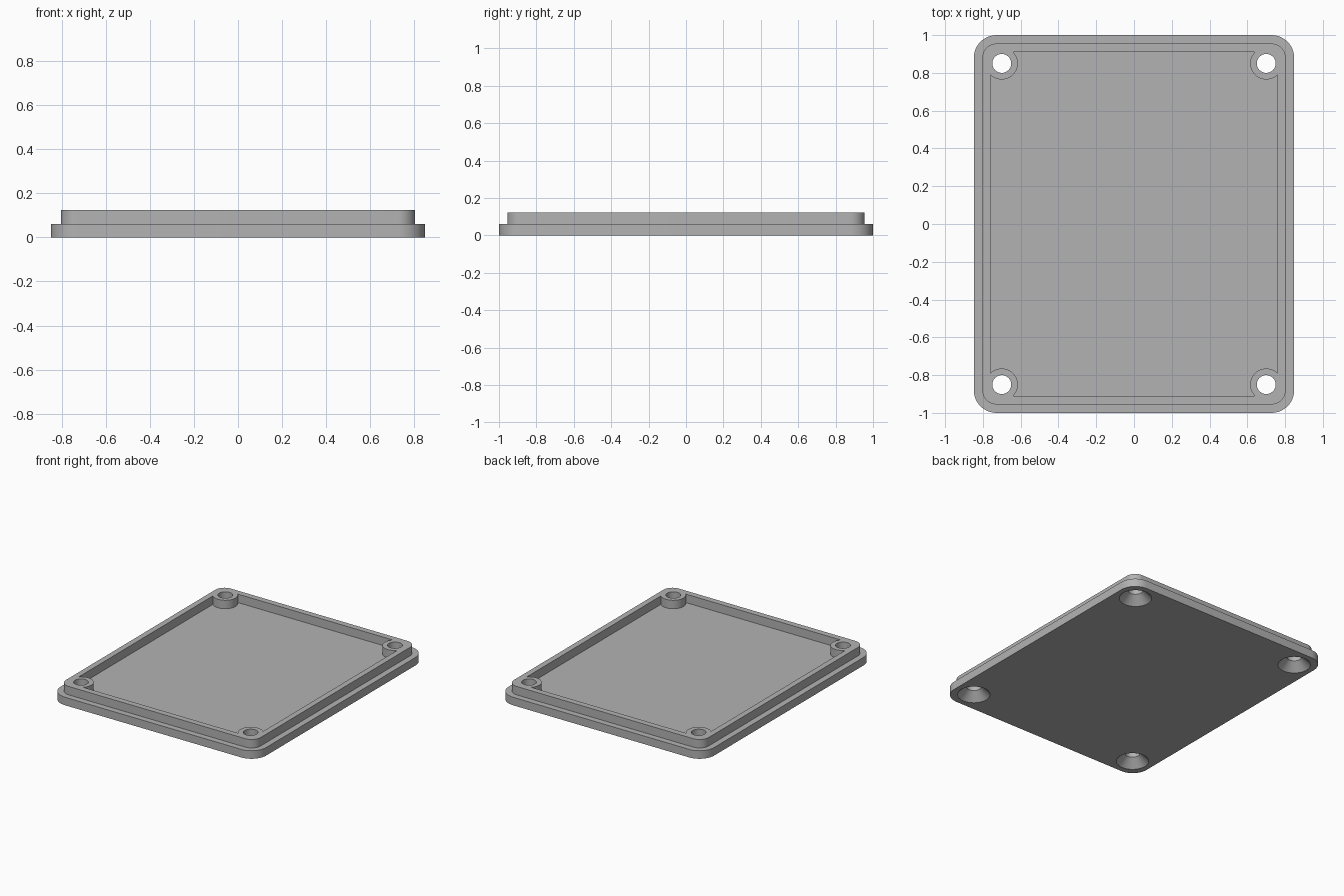
import bpy, bmesh, math

if "Cube" in bpy.data.objects:
    bpy.data.objects.remove(bpy.data.objects["Cube"], do_unlink=True)

BASE_TOP, LIP_TOP = 0.06, 0.123
SCREW_X, SCREW_Y = 0.70, 0.85

grey = bpy.data.materials.new("plain grey")
grey.use_nodes = True
grey.diffuse_color = (0.45, 0.45, 0.45, 1)
grey.node_tree.nodes["Principled BSDF"].inputs["Base Color"].default_value = (0.45, 0.45, 0.45, 1)


def rounded_rect(hx, hy, r, steps=12):
    """Outline of a rectangle with rounded corners, counter-clockwise."""
    pts = []
    for k, (sx, sy) in enumerate([(1, 1), (-1, 1), (-1, -1), (1, -1)]):
        for i in range(steps + 1):
            a = math.pi / 2 * (k + i / steps)
            pts.append((sx * (hx - r) + r * math.cos(a), sy * (hy - r) + r * math.sin(a)))
    return pts


def circle(cx, cy, r, sides=48):
    return [(cx + r * math.cos(math.tau * i / sides), cy + r * math.sin(math.tau * i / sides))
            for i in range(sides)]


def loft(name, sections):
    """Closed solid through a stack of (outline, height) sections."""
    bm = bmesh.new()
    rings = [[bm.verts.new((x, y, z)) for x, y in outline] for outline, z in sections]
    for low, high in zip(rings, rings[1:]):
        for i in range(len(low)):
            j = (i + 1) % len(low)
            bm.faces.new((low[i], low[j], high[j], high[i]))
    bm.faces.new(rings[0][::-1])
    bm.faces.new(rings[-1])
    mesh = bpy.data.meshes.new(name)
    bm.to_mesh(mesh)
    bm.free()
    ob = bpy.data.objects.new(name, mesh)
    bpy.context.collection.objects.link(ob)
    mesh.materials.append(grey)
    return ob


def cut(target, cutter):
    """Subtract the cutter and discard it."""
    mod = target.modifiers.new("cut", "BOOLEAN")
    mod.operation, mod.solver, mod.object = "DIFFERENCE", "EXACT", cutter
    bpy.context.view_layer.objects.active = target
    bpy.ops.object.modifier_apply(modifier=mod.name)
    bpy.data.objects.remove(cutter, do_unlink=True)


# Plate with a raised lip stepped in from its edge
base = rounded_rect(0.848, 1.0, 0.12)
lip = rounded_rect(0.803, 0.955, 0.075)
cover = loft("enclosure_cover", [(base, 0), (base, BASE_TOP), (lip, BASE_TOP), (lip, LIP_TOP)])

corners = [(sx * SCREW_X, sy * SCREW_Y) for sx in (-1, 1) for sy in (-1, 1)]

# Recess inside the lip, leaving a round screw boss in each corner
opening = rounded_rect(0.76, 0.91, 0.03)
recess = loft("recess_cutter", [(opening, BASE_TOP), (opening, 0.2)])
for x, y in corners:
    boss = circle(x, y, 0.085)
    cut(recess, loft("boss_shape", [(boss, 0), (boss, 0.3)]))
cut(cover, recess)

# Countersunk screw holes, wide at the underside
for x, y in corners:
    shaft = circle(x, y, 0.05)
    cut(cover, loft("screw_cutter", [(circle(x, y, 0.115), -0.005), (shaft, BASE_TOP), (shaft, 0.2)]))

bpy.ops.object.select_all(action="DESELECT")
cover.select_set(True)
bpy.context.view_layer.objects.active = cover
bpy.ops.object.shade_smooth_by_angle(angle=math.radians(30))
